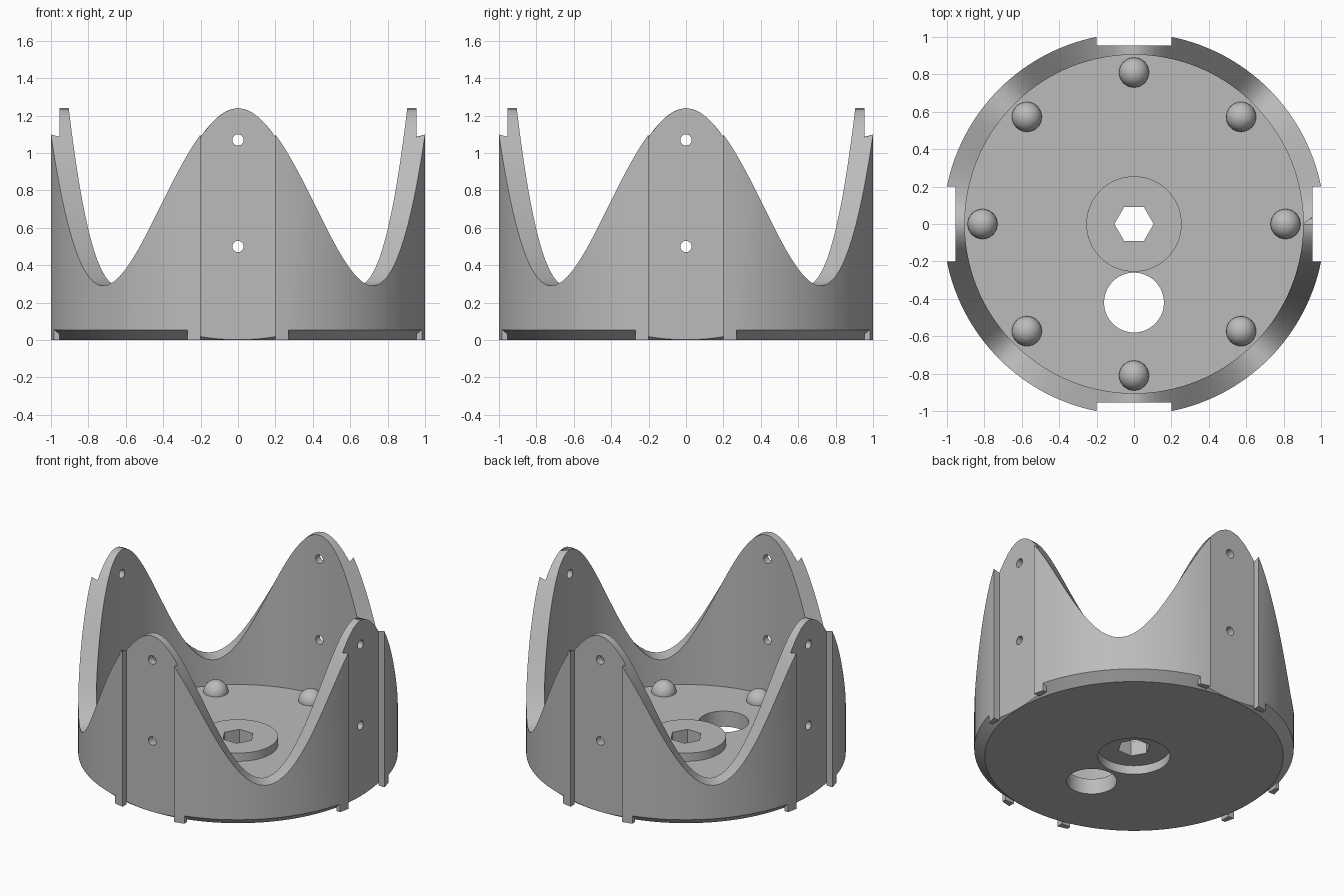
import bpy, bmesh
from math import sin, cos, pi, sqrt, radians
from mathutils import Matrix

if "Cube" in bpy.data.objects:
    bpy.data.objects.remove(bpy.data.objects["Cube"])

OUTER, INNER, FLAT = 1.02, 0.905, 0.955
FLOOR, CHAMFER, SEGMENTS = 0.11, 0.055, 160

grey = bpy.data.materials.new("plain_grey")
grey.use_nodes = True
grey.diffuse_color = (0.5, 0.5, 0.5, 1)
grey.node_tree.nodes["Principled BSDF"].inputs["Base Color"].default_value = (0.5, 0.5, 0.5, 1)


def finish(name, bm):
    bmesh.ops.recalc_face_normals(bm, faces=bm.faces)
    mesh = bpy.data.meshes.new(name)
    bm.to_mesh(mesh)
    bm.free()
    mesh.materials.append(grey)
    obj = bpy.data.objects.new(name, mesh)
    bpy.context.collection.objects.link(obj)
    return obj


def smooth(obj):
    bpy.ops.object.select_all(action='DESELECT')
    obj.select_set(True)
    bpy.context.view_layer.objects.active = obj
    bpy.ops.object.shade_smooth_by_angle(angle=radians(30))


def prism(bm, points, low, high, turn=0):
    """Extrude a flat outline from low to high, turned about z."""
    spin = Matrix.Rotation(turn, 4, 'Z')
    face = bm.faces.new([bm.verts.new((x, y, low)) for x, y in points])
    grown = bmesh.ops.extrude_face_region(bm, geom=[face])["geom"]
    top = [v for v in grown if isinstance(v, bmesh.types.BMVert)]
    bmesh.ops.translate(bm, verts=top, vec=(0, 0, high - low))
    bmesh.ops.transform(bm, matrix=spin, verts=top + list(face.verts))


def circle(radius, sides, x=0, y=0):
    return [(x + radius * cos(2 * pi * i / sides), y + radius * sin(2 * pi * i / sides))
            for i in range(sides)]


def cut(target, points, low, high, matrix=Matrix(), operation='DIFFERENCE'):
    """Combine a prism with the target and discard the tool."""
    bm = bmesh.new()
    prism(bm, points, low, high)
    bm.transform(matrix)
    tool = finish("tool", bm)
    tool.hide_render = True
    mod = target.modifiers.new("cut", 'BOOLEAN')
    mod.object, mod.operation, mod.solver = tool, operation, 'EXACT'
    bpy.context.view_layer.objects.active = target
    bpy.ops.object.modifier_apply(modifier=mod.name)
    bpy.data.objects.remove(tool)


# Cup: floor, wall with four wavy peaks, and chamfered foot
bm = bmesh.new()
rings = []
for i in range(SEGMENTS):
    a = 2 * pi * i / SEGMENTS
    crest = 0.765 + 0.475 * cos(4 * a)
    profile = [(INNER, FLOOR), (INNER, crest), (OUTER, crest), (OUTER, CHAMFER), (FLAT - 0.002, 0)]
    rings.append([bm.verts.new((r * cos(a), r * sin(a), z)) for r, z in profile])
for i, ring in enumerate(rings):
    after = rings[(i + 1) % SEGMENTS]
    for k in range(len(ring) - 1):
        bm.faces.new((ring[k], after[k], after[k + 1], ring[k + 1]))
for k in (0, -1):
    bm.faces.new([ring[k] for ring in rings])
cup = finish("wavy_cup", bm)

# Raised hub, its recess below, hexagonal socket and drain hole
cut(cup, circle(0.255, 64), 0.05, 0.168, operation='UNION')
cut(cup, circle(0.23, 64), -0.1, 0.062)
cut(cup, circle(0.105, 6), -0.1, 0.3)
cut(cup, circle(0.16, 64, 0, -0.42), -0.1, 0.3)

# Flat slots on the four sides
slot = [(FLAT, -0.2), (1.2, -0.2), (1.2, 0.2), (FLAT, 0.2)]
for q in range(4):
    cut(cup, slot, -0.2, 1.5, Matrix.Rotation(q * pi / 2, 4, 'Z'))

# Screw holes straight through opposite walls
for z in (0.5, 1.07):
    for axis in 'XY':
        cut(cup, circle(0.03, 24), -1.3, 1.3,
            Matrix.Translation((0, 0, z)) @ Matrix.Rotation(pi / 2, 4, axis))
smooth(cup)

# Small feet beside each slot
bm = bmesh.new()
for q in range(4):
    for side in (-1, 1):
        arc = [(sqrt(OUTER ** 2 - y * y), side * y) for y in (0.2, 0.235, 0.27)]
        outline = [(FLAT, side * 0.2)] + arc + [(FLAT, side * 0.27)]
        prism(bm, outline, 0, CHAMFER, q * pi / 2)
finish("slot_feet", bm)

# Ring of eight domes on the floor
bm = bmesh.new()
for i in range(8):
    a = i * pi / 4
    bmesh.ops.create_uvsphere(bm, u_segments=32, v_segments=16, radius=0.08,
                              matrix=Matrix.Translation((0.81 * cos(a), 0.81 * sin(a), FLOOR)))
smooth(finish("floor_domes", bm))
